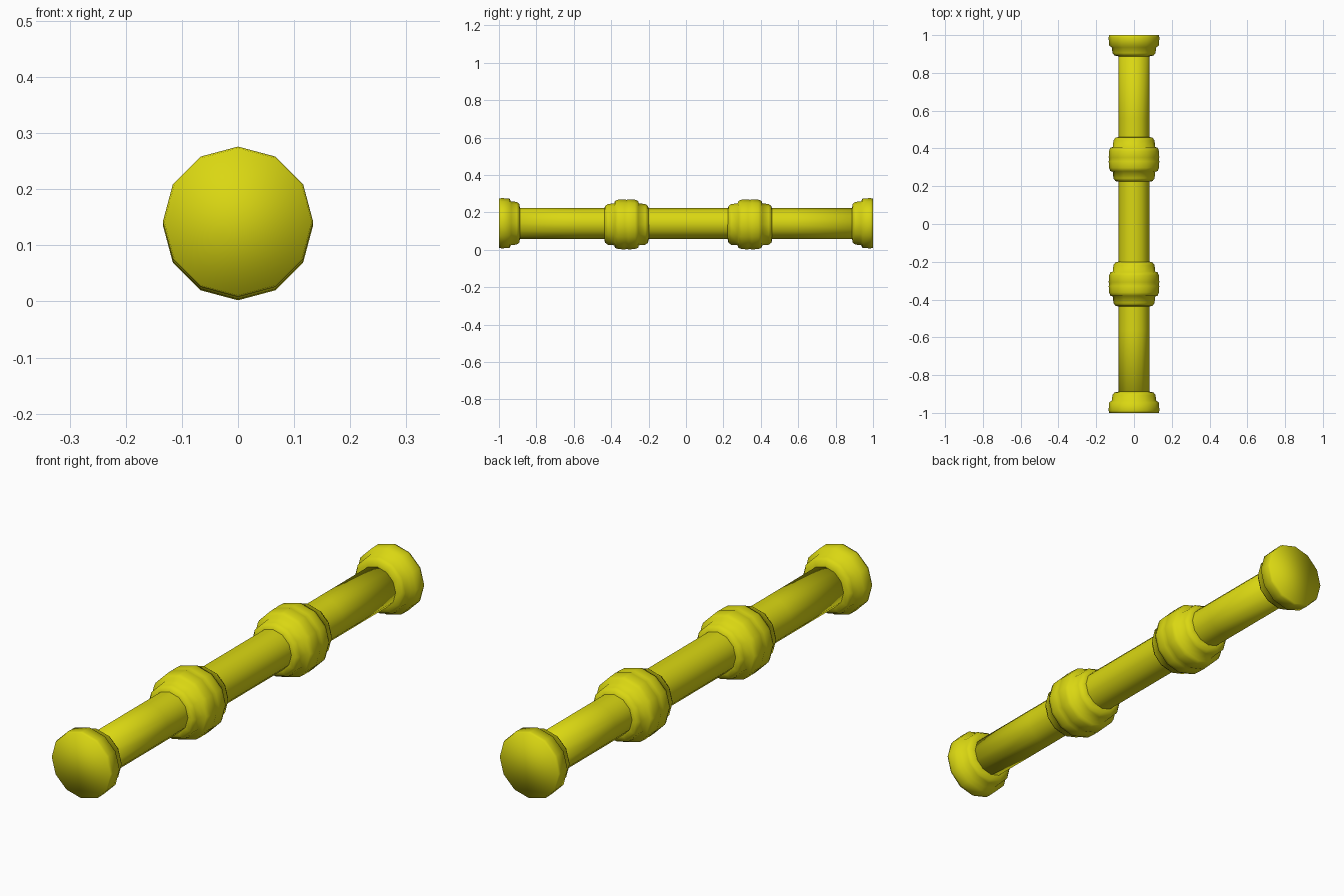
import bpy, bmesh, math

cube = bpy.data.objects.get("Cube")
if cube:
    bpy.data.objects.remove(cube, do_unlink=True)

SIDES = 12
yellow = bpy.data.materials.new("olive_yellow")
yellow.use_nodes = True
colour = (0.70, 0.68, 0.006, 1)
yellow.diffuse_color = colour
yellow.node_tree.nodes["Principled BSDF"].inputs["Base Color"].default_value = colour


def lathe(name, profile, y, z, direction=1):
    """Turn (offset, radius) points around the y axis and close both ends."""
    bm = bmesh.new()
    rings = []
    for offset, radius in profile:
        ring = []
        for i in range(SIDES):
            a = math.tau * i / SIDES
            ring.append(bm.verts.new((radius * math.sin(a),
                                      y + direction * offset,
                                      z + radius * math.cos(a))))
        rings.append(ring)
    for a, b in zip(rings, rings[1:]):
        for i in range(SIDES):
            j = (i + 1) % SIDES
            bm.faces.new((a[i], a[j], b[j], b[i]))
    bm.faces.new(rings[0])
    bm.faces.new(rings[-1])
    bmesh.ops.recalc_face_normals(bm, faces=bm.faces)
    for face in bm.faces:
        face.smooth = True
    mesh = bpy.data.meshes.new(name)
    bm.to_mesh(mesh)
    bm.free()
    mesh.materials.append(yellow)
    obj = bpy.data.objects.new(name, mesh)
    bpy.context.collection.objects.link(obj)
    return obj


# Long central rod
lathe("shaft", [(-0.97, 0.082), (-0.56, 0.082), (0.56, 0.082), (0.97, 0.082)], 0, 0.141)

# Stepped flanges closing each end
cap = [(0, 0.131), (0.012, 0.134), (0.055, 0.133), (0.065, 0.117),
       (0.095, 0.114), (0.108, 0.104), (0.113, 0.08)]
lathe("front_end_cap", cap, -1, 0.142)
lathe("back_end_cap", cap, 1, 0.142, -1)

# Ribbed collars: two rounded beads between narrower shoulders
half = [(0, 0.131), (0.01, 0.134), (0.045, 0.132), (0.062, 0.125),
        (0.066, 0.112), (0.100, 0.109), (0.115, 0.098), (0.119, 0.08)]
collar = [(-o, r) for o, r in reversed(half[1:])] + half
lathe("front_collar", collar, -0.318, 0.136)
lathe("back_collar", collar, 0.342, 0.136)
